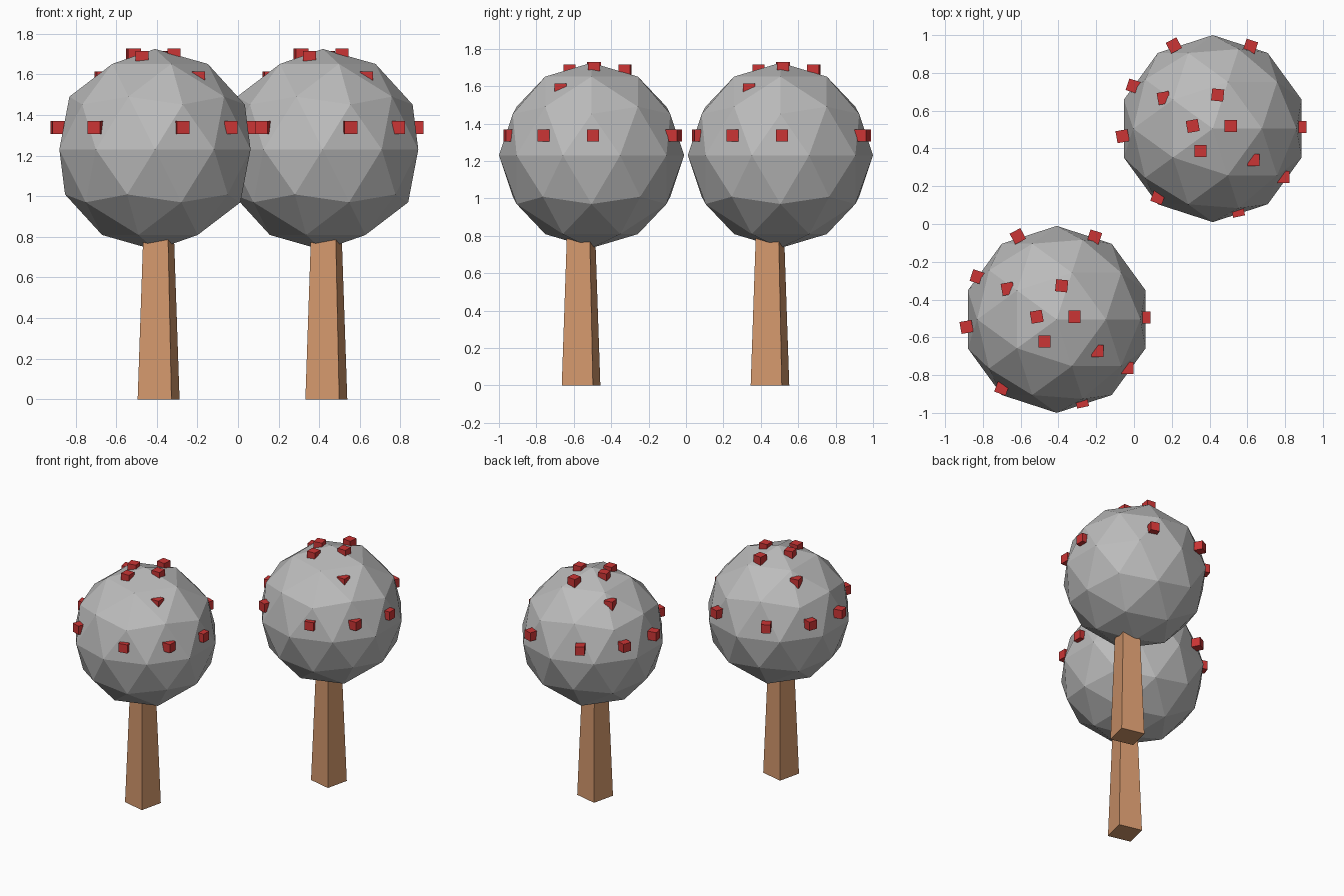
import bpy, math

if "Cube" in bpy.data.objects:
    bpy.data.objects.remove(bpy.data.objects["Cube"])


def material(name, rgb):
    m = bpy.data.materials.new(name)
    m.diffuse_color = (*rgb, 1)
    m.use_nodes = True
    m.node_tree.nodes["Principled BSDF"].inputs["Base Color"].default_value = m.diffuse_color
    return m


grey = material("crown grey", (0.50, 0.50, 0.50))
brown = material("trunk brown", (0.65, 0.31, 0.15))
red = material("fruit red", (0.60, 0.035, 0.035))


def finish(name, mat):
    ob = bpy.context.object
    ob.name = name
    ob.data.materials.append(mat)
    return ob


# fruit as x, y, z from the crown axis, plus yaw in degrees
LOW, MID, HIGH = 0.107, 0.353, 0.466
FRUIT = [
    # lower ring
    (-0.206, 0.440, LOW, 28), (0.200, 0.436, LOW, -18), (-0.421, 0.225, LOW, -18),
    (-0.478, -0.040, LOW, 10), (0.464, 0.009, LOW, 0), (0.374, -0.257, LOW, 0),
    (-0.290, -0.363, LOW, -20), (0.133, -0.434, LOW, 12),
    # middle pair
    (-0.260, 0.162, MID, 10), (0.215, -0.167, MID, 0),
    # top group
    (-0.106, 0.014, HIGH, 10), (0.095, 0.014, HIGH, 0),
    (0.026, 0.178, HIGH - 0.013, -6), (-0.064, -0.118, HIGH - 0.013, 0),
]

CROWN_Z, CROWN_R, TRUNK_TOP = 1.23, 0.495, 1.0


def tree(label, x, y):
    # faceted crown
    bpy.ops.mesh.primitive_ico_sphere_add(subdivisions=2, radius=CROWN_R,
                                          location=(x, y, CROWN_Z))
    finish(label + "_crown", grey)
    # four-sided tapered trunk, slightly off the crown axis
    bpy.ops.mesh.primitive_cone_add(vertices=4, radius1=0.121, radius2=0.081,
                                    depth=TRUNK_TOP,
                                    location=(x + 0.018, y - 0.056, TRUNK_TOP / 2),
                                    rotation=(0, 0, math.radians(31.5)))
    finish(label + "_trunk", brown)
    # cube fruit
    for i, (dx, dy, dz, yaw) in enumerate(FRUIT):
        bpy.ops.mesh.primitive_cube_add(size=0.064,
                                        location=(x + dx, y + dy, CROWN_Z + dz),
                                        rotation=(0, 0, math.radians(yaw)))
        finish(f"{label}_fruit_{i + 1}", red)


tree("front_tree", -0.409, -0.505)
tree("back_tree", 0.417, 0.505)
